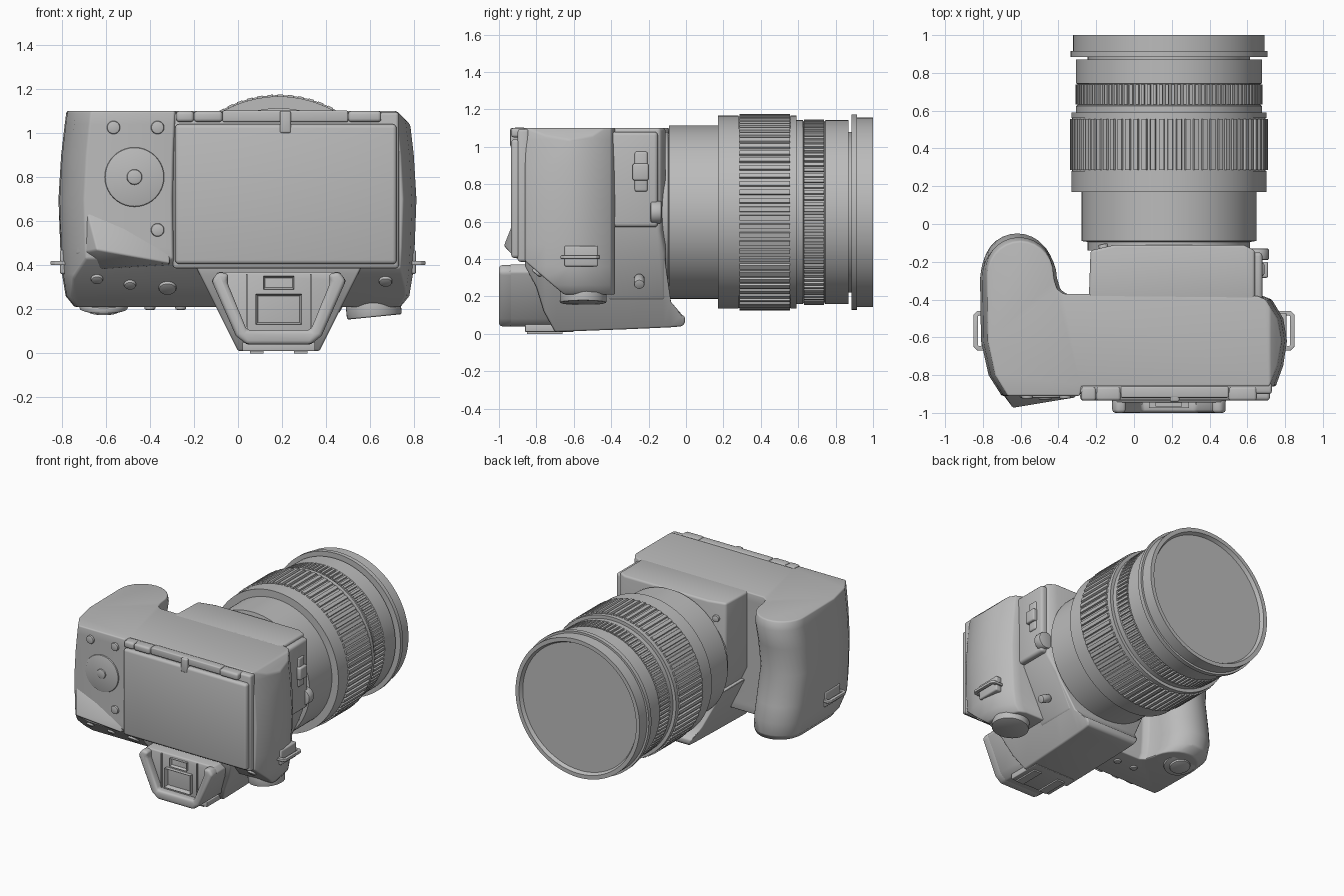
import bpy, bmesh, math
from mathutils import Vector, Matrix

cube = bpy.data.objects.get("Cube")
if cube:
    bpy.data.objects.remove(cube, do_unlink=True)

GREY = (0.5, 0.5, 0.5, 1)
grey = bpy.data.materials.new("plain grey")
grey.use_nodes = True
grey.diffuse_color = GREY
for node in grey.node_tree.nodes:
    if node.type == 'BSDF_PRINCIPLED':
        node.inputs["Base Color"].default_value = GREY

CX, CZ = 0.185, 0.65     # lens axis


def finish(name, bm, bevel=0.0, segments=3):
    """Round the hard edges, then make a shaded object."""
    bmesh.ops.recalc_face_normals(bm, faces=bm.faces[:])
    bm.normal_update()
    if bevel:
        hard = [e for e in bm.edges if e.is_manifold and e.calc_face_angle() > 0.6]
        bmesh.ops.bevel(bm, geom=hard, offset=bevel, segments=segments,
                        profile=0.5, affect='EDGES', clamp_overlap=True)
    mesh = bpy.data.meshes.new(name)
    bm.to_mesh(mesh)
    bm.free()
    mesh.materials.append(grey)
    obj = bpy.data.objects.new(name, mesh)
    bpy.context.collection.objects.link(obj)
    bpy.ops.object.select_all(action='DESELECT')
    obj.select_set(True)
    bpy.context.view_layer.objects.active = obj
    bpy.ops.object.shade_smooth_by_angle(angle=math.radians(35))
    return obj


def loft(rings):
    """Skin a stack of equal rings and cap both ends."""
    bm = bmesh.new()
    rows = [[bm.verts.new(p) for p in ring] for ring in rings]
    n = len(rows[0])
    for a, b in zip(rows, rows[1:]):
        for i in range(n):
            j = (i + 1) % n
            bm.faces.new((a[i], a[j], b[j], b[i]))
    bm.faces.new(rows[0])
    bm.faces.new(rows[-1])
    return bm


def extrude(points, axis, a, b):
    place = {'x': lambda p, t: (t, p[0], p[1]),
             'y': lambda p, t: (p[0], t, p[1]),
             'z': lambda p, t: (p[0], p[1], t)}[axis]
    return loft([[place(p, t) for p in points] for t in (a, b)])


def prism(name, points, axis, a, b, bevel=0.0):
    return finish(name, extrude(points, axis, a, b), bevel)


def box(name, x, y, z, bevel=0.0):
    corners = [(x[0], y[0]), (x[1], y[0]), (x[1], y[1]), (x[0], y[1])]
    return prism(name, corners, 'z', z[0], z[1], bevel)


def knob(name, centre, radius, depth, direction, bevel=0.008):
    bm = bmesh.new()
    turn = Vector(direction).to_track_quat('Z', 'Y').to_matrix().to_4x4()
    bmesh.ops.create_cone(bm, cap_ends=True, segments=40, radius1=radius, radius2=radius,
                          depth=depth, matrix=Matrix.Translation(centre) @ turn)
    return finish(name, bm, bevel, 2)


def cut(bm, point, normal):
    """Slice away the side the normal points to and close the hole."""
    geom = bm.verts[:] + bm.edges[:] + bm.faces[:]
    res = bmesh.ops.bisect_plane(bm, geom=geom, plane_co=point, plane_no=normal, clear_outer=True)
    edges = [e for e in res["geom_cut"] if isinstance(e, bmesh.types.BMEdge)]
    bmesh.ops.holes_fill(bm, edges=edges, sides=0)


def window(name, x, y, z, rim, depth):
    """Block with a sunken panel in its front face."""
    bm = extrude([(x[0], z[0]), (x[1], z[0]), (x[1], z[1]), (x[0], z[1])], 'y', y[0], y[1])
    bmesh.ops.recalc_face_normals(bm, faces=bm.faces[:])
    bm.normal_update()
    front = min(bm.faces, key=lambda f: f.calc_center_median().y)
    bmesh.ops.inset_region(bm, faces=[front], thickness=rim)
    bmesh.ops.translate(bm, verts=front.verts[:], vec=(0, depth, 0))
    return finish(name, bm)


# Main body with hand grip
arc = [math.pi * (1 - i / 14) for i in range(15)]
grip = [(-0.63 + 0.185 * math.cos(a), -0.24 + 0.18 * math.sin(a)) for a in arc]
plan = ([(-0.30, -0.91), (-0.70, -0.91), (-0.77, -0.80), (-0.81, -0.62)] + grip +
        [(-0.44, -0.30), (-0.425, -0.345), (-0.39, -0.37), (0.68, -0.38), (0.73, -0.40),
         (0.79, -0.50), (0.81, -0.62), (0.79, -0.75), (0.75, -0.86), (-0.29, -0.86)])
layers = [(0.21, 0.91, -0.05), (0.26, 0.96, 0.0), (0.36, 0.98, 0.01), (0.48, 0.99, -0.01),
          (0.70, 1.0, -0.05), (0.90, 0.985, -0.03), (1.04, 0.965, -0.01), (1.10, 0.955, -0.03)]
body = loft([[(x * s, y + (dy if x < -0.4 and y > -0.3 else 0), z) for x, y in plan]
             for z, s, dy in layers])
cut(body, (0, -0.91, 0.43), (0, -0.65, -0.76))
cut(body, (0.72, 0, 1.10), (0.71, 0, 0.71))
finish("body", body, 0.012)

# Lens mount block
mount = extrude([(-0.24, -0.42), (-0.23, -0.14), (-0.10, -0.11), (0.58, -0.11),
                 (0.64, -0.14), (0.64, -0.42)], 'z', 0.18, 1.10)
cut(mount, (0.64, 0, 0.55), (0.90, 0, -0.44))
cut(mount, (-0.24, 0, 0.55), (-0.90, 0, -0.44))
finish("mount_block", mount, 0.015)
box("mount_side_panel", (0.60, 0.68), (-0.42, -0.15), (0.57, 1.08), 0.02)
knob("release_button", (0.655, -0.16, 0.65), 0.06, 0.06, (0, 1, 0))
box("switch_plate", (0.66, 0.69), (-0.275, -0.205), (0.76, 0.975), 0.012)
box("switch", (0.67, 0.71), (-0.285, -0.20), (0.82, 0.91), 0.01)
knob("mount_pin", (0.57, -0.25, 0.28), 0.028, 0.08, (0.90, 0, -0.44))
knob("mount_dot", (-0.16, -0.13, 0.98), 0.025, 0.05, (-0.2, 1, 0))

# Viewfinder hump
sections = [(-0.86, 0.36, 0.45), (-0.80, 0.25, 0.45), (-0.76, 0.12, 0.45), (-0.70, 0.01, 0.45),
            (-0.30, 0.025, 0.45), (-0.12, 0.033, 0.45), (-0.08, 0.035, 0.17),
            (-0.02, 0.04, 0.10), (-0.005, 0.06, 0.09)]


def trapezoid(y, low, high):
    a, b = 0.18 + 0.5 * low, 0.18 + 0.5 * high
    return [(CX - a, y, low), (CX + a, y, low), (CX + b, y, high), (CX - b, y, high)]


finish("viewfinder_hump", loft([trapezoid(*s) for s in sections]), 0.01)

# Accessory shoe
box("shoe_plate", (0.02, 0.35), (-0.86, -0.60), (0.01, 0.05), 0.005)
for s in (-1, 1):
    x = CX + s * 0.10
    box("shoe_rail", (x - 0.03, x + 0.03), (-0.85, -0.66), (0, 0.02))

# Eyepiece
right = [(0.46, 0.37), (0.49, 0.33), (0.38, 0.08), (0.33, 0.04)]
left = [(2 * CX - x, z) for x, z in reversed(right)]
prism("eyepiece", right + left, 'y', -0.945, -0.70, 0.01)
inner = [(0.41, 0.36), (0.42, 0.325), (0.33, 0.105)]
inner_left = [(2 * CX - x, z) for x, z in reversed(inner)]
prism("eyecup", right + left + list(reversed(inner_left)) + list(reversed(inner)),
      'y', -1.0, -0.92, 0.018)
window("eyepiece_window", (0.08, 0.29), (-0.975, -0.93), (0.13, 0.27), 0.03, 0.06)
window("eyepiece_slot", (0.115, 0.255), (-0.965, -0.93), (0.29, 0.35), 0.012, 0.02)
for s in (-1, 1):
    x = CX + s * 0.145
    box("eyepiece_rib", (x - 0.004, x + 0.004), (-0.955, -0.93), (0.11, 0.36))

# Rear screen and hinge
box("screen_frame", (-0.295, 0.73), (-0.90, -0.84), (0.385, 1.095), 0.015)
box("screen", (-0.285, 0.72), (-0.935, -0.88), (0.405, 1.04), 0.018)
box("hinge_strip", (-0.07, 0.50), (-0.92, -0.86), (1.05, 1.102), 0.008)
box("hinge_tab", (0.19, 0.24), (-0.94, -0.86), (1.0, 1.1), 0.008)
for a, b in ((-0.28, -0.20), (-0.20, -0.07), (0.50, 0.65)):
    box("hinge_knuckle", (a, b), (-0.935, -0.86), (1.05, 1.1), 0.015)

# Thumb rest ridge
rest = bmesh.new()
for p in [(-0.64, -0.975, 0.47), (-0.31, -0.92, 0.41), (-0.31, -0.90, 0.47), (-0.69, -0.90, 0.66),
          (-0.74, -0.84, 0.45), (-0.62, -0.86, 0.38), (-0.31, -0.87, 0.40), (-0.5, -0.90, 0.58)]:
    rest.verts.new(p)
bmesh.ops.convex_hull(rest, input=rest.verts[:])
finish("thumb_rest", rest, 0.008)

# Rear controls
for x, z in ((-0.565, 1.025), (-0.365, 1.025), (-0.365, 0.56)):
    knob("rear_button", (x, -0.91, z), 0.03, 0.03, (0, -1, 0))
knob("control_pad", (-0.47, -0.91, 0.80), 0.135, 0.02, (0, -1, 0))
knob("pad_button", (-0.47, -0.92, 0.80), 0.035, 0.02, (0, -1, 0))
for x, z, r in ((-0.64, 0.34, 0.027), (-0.49, 0.315, 0.027), (-0.32, 0.30, 0.04), (0.67, 0.33, 0.03)):
    y = -0.91 + (0.43 - z) * 0.76 / 0.65
    knob("slope_button", (x, y, z), r, 0.03, (0, -0.65, -0.76))

# Shutter button and mode dial
knob("shutter_collar", (-0.61, -0.25, 0.215), 0.11, 0.03, (0, 0.2, -1))
knob("shutter_button", (-0.61, -0.25, 0.20), 0.07, 0.03, (0, 0.2, -1))
knob("mode_dial", (0.615, -0.55, 0.21), 0.125, 0.09, (0.1, 0, -1))
knob("dial_base", (0.61, -0.55, 0.25), 0.10, 0.08, (0.1, 0, -1))
for x in (-0.40, -0.26):
    knob("top_button", (x, -0.48, 0.21), 0.025, 0.025, (0, 0, -1))

# Strap lugs
loop = [(0.76, -0.46), (0.83, -0.46), (0.85, -0.48), (0.85, -0.65), (0.83, -0.67), (0.76, -0.67),
        (0.76, -0.645), (0.825, -0.645), (0.825, -0.485), (0.76, -0.485)]
for s in (-1, 1):
    prism("strap_loop", [(s * x, y) for x, y in loop], 'z', 0.40, 0.42, 0.004)
    box("strap_plate", sorted((s * 0.76, s * 0.808)), (-0.65, -0.47), (0.36, 0.47), 0.01)


# Lens
def circle(radius, y, n=96):
    return [(CX + radius * math.cos(math.tau * i / n), y, CZ + radius * math.sin(math.tau * i / n))
            for i in range(n)]


barrel = [(0.43, -0.14), (0.43, -0.095), (0.463, -0.09), (0.463, 0.17), (0.516, 0.17),
          (0.516, 0.28), (0.512, 0.28), (0.512, 0.56), (0.516, 0.56), (0.516, 0.59),
          (0.492, 0.59), (0.492, 0.625), (0.484, 0.63), (0.484, 0.74), (0.492, 0.745),
          (0.492, 0.87), (0.43, 0.87), (0.43, 0.885), (0.522, 0.885), (0.522, 0.915),
          (0.507, 0.915), (0.507, 1.0), (0.478, 1.0), (0.465, 0.975)]
finish("lens_barrel", loft([circle(r, y) for r, y in barrel]))


def ribbed_ring(name, count, low, high, y0, y1):
    pts = []
    for i in range(count):
        for step, r in ((0, low), (0.08, high), (0.6, high), (0.68, low)):
            a = math.tau * (i + step) / count
            pts.append((CX + r * math.cos(a), CZ + r * math.sin(a)))
    return prism(name, pts, 'y', y0, y1)


ribbed_ring("zoom_grip", 70, 0.510, 0.525, 0.285, 0.555)
ribbed_ring("focus_grip", 96, 0.482, 0.496, 0.632, 0.738)
